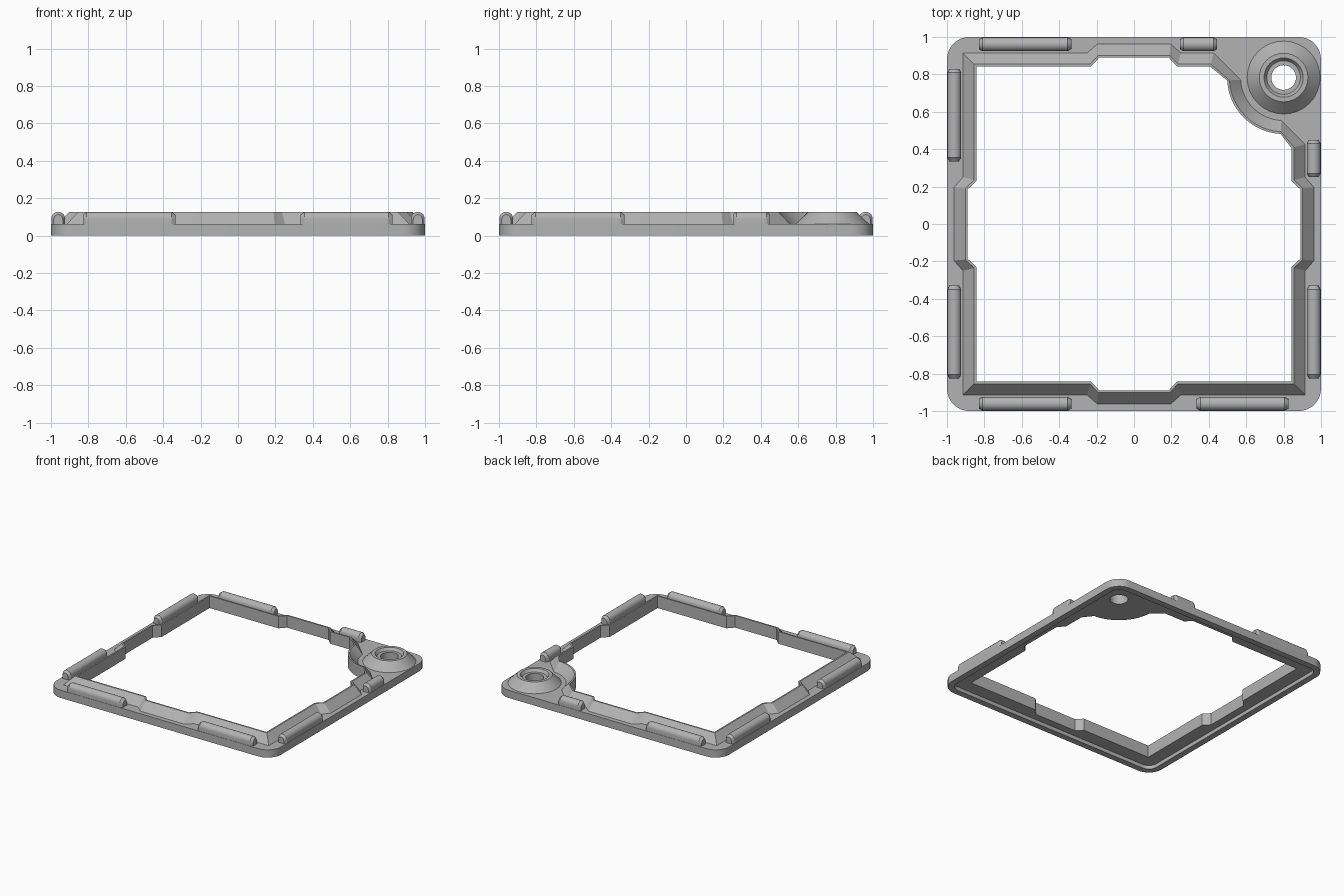
import bpy, bmesh, math

if "Cube" in bpy.data.objects:
    bpy.data.objects.remove(bpy.data.objects["Cube"])

grey = bpy.data.materials.new("mid_grey")
grey.diffuse_color = (0.45, 0.45, 0.45, 1)
grey.use_nodes = True
grey.node_tree.nodes["Principled BSDF"].inputs["Base Color"].default_value = grey.diffuse_color
Z_RIM, Z_STEP, Z_TOP = 0.0625, 0.03, 0.127
HUB = (0.8, 0.783)


def finish(name, bm):
    bmesh.ops.recalc_face_normals(bm, faces=bm.faces[:])
    me = bpy.data.meshes.new(name)
    bm.to_mesh(me)
    bm.free()
    me.materials.append(grey)
    ob = bpy.data.objects.new(name, me)
    bpy.context.collection.objects.link(ob)
    bpy.ops.object.select_all(action='DESELECT')
    ob.select_set(True)
    bpy.context.view_layer.objects.active = ob
    bpy.ops.object.shade_smooth_by_angle(angle=math.radians(25))
    return ob


def arc(c, r, a0, a1, n):
    return [(c[0] + r * math.cos(math.radians(a0 + (a1 - a0) * i / n)),
             c[1] + r * math.sin(math.radians(a0 + (a1 - a0) * i / n))) for i in range(n + 1)]


def rounded_square(half, r, n=8):
    k = half - r
    pts = []
    for i, (sx, sy) in enumerate([(1, 1), (-1, 1), (-1, -1), (1, -1)]):
        pts += arc((sx * k, sy * k), r, i * 90, i * 90 + 90, n)
    return pts


def lip_path(d, notch, t_out, t_in, cut, r):
    """Square path with a shallow notch on each side and a scooped corner."""
    side = [(-t_out, d), (-t_in, notch), (t_in, notch), (t_out, d)]
    pts = [(d, -d)] + [(y, x) for x, y in side]
    pts += [(d, cut)] + arc(HUB, r, 267, 183, 20) + [(cut, d)]
    pts += [(-x, y) for x, y in side]
    pts += [(-d, d)] + [(-y, -x) for x, y in side]
    pts += [(-d, -d)] + [(x, -y) for x, y in side]
    return pts


def ring(bm, pts, z):
    vs = [bm.verts.new((x, y, z)) for x, y in pts]
    es = [bm.edges.new((vs[i - 1], vs[i])) for i in range(len(vs))]
    return vs, es


def bridge(bm, a, b):
    for i in range(len(a[0])):
        bm.faces.new((a[0][i - 1], a[0][i], b[0][i], b[0][i - 1]))


def fill(bm, *rings):
    bmesh.ops.triangle_fill(bm, use_beauty=True, use_dissolve=False, normal=(0, 0, 1),
                            edges=[e for r in rings for e in r[1]])


# frame: outer wall, stepped underside, sloped lip and mounting hub
bm = bmesh.new()
outer = rounded_square(1.0, 0.12)
step = rounded_square(0.95, 0.07)
out0, out1 = ring(bm, outer, 0), ring(bm, outer, Z_RIM)
step0, step1 = ring(bm, step, 0), ring(bm, step, Z_STEP)
lip = [ring(bm, lip_path(*p), z) for p, z in [
    ((0.915, 0.963, 0.25, 0.195, 0.425, 0.23), Z_RIM),
    ((0.855, 0.902, 0.235, 0.19, 0.41, 0.29), Z_TOP),
    ((0.843, 0.89, 0.23, 0.185, 0.405, 0.302), Z_TOP),
    ((0.843, 0.89, 0.23, 0.185, 0.405, 0.302), Z_STEP)]]
hub = [ring(bm, arc(HUB, r, 0, 348.75, 31), z) for r, z in [
    (0.195, Z_RIM), (0.13, Z_TOP), (0.105, Z_TOP), (0.09, 0.105), (0.066, 0.105), (0.066, Z_STEP)]]
bridge(bm, out0, out1)
bridge(bm, step0, step1)
for chain in (lip, hub):
    for a, b in zip(chain, chain[1:]):
        bridge(bm, a, b)
fill(bm, out0, step0)
fill(bm, step1, lip[-1], hub[-1])
fill(bm, out1, lip[0], hub[0])
finish("frame", bm)


def peg(name, side, t0, t1):
    """Round-topped bar with tapered ends, lying along one side of the frame."""
    bm = bmesh.new()
    r, h = 0.037, Z_TOP - Z_RIM
    sec = [(r, -0.002)] + [(x, z + h - r) for x, z in arc((0, 0), r, 0, 180, 10)] + [(-r, -0.002)]
    loops = []
    for t, s, k in [(t0, 0.66, 0.77), (t0 + 0.02, 1, 1), (t1 - 0.02, 1, 1), (t1, 0.66, 0.77)]:
        vs = []
        for w, z in sec:
            u = 0.961 + w * s
            x, y = {"right": (u, t), "left": (-u, t), "back": (t, u), "front": (t, -u)}[side]
            vs.append(bm.verts.new((x, y, Z_RIM + z * k)))
        loops.append((vs, None))
    for a, b in zip(loops, loops[1:]):
        bridge(bm, a, b)
    bm.faces.new(loops[0][0])
    bm.faces.new(loops[-1][0])
    finish(name, bm)


# locating pegs around the rim
for side, spans in {"front": [(-0.83, -0.335), (0.335, 0.825)],
                    "back": [(-0.83, -0.335), (0.245, 0.445)],
                    "left": [(-0.825, -0.33), (0.335, 0.83)],
                    "right": [(-0.825, -0.33), (0.25, 0.45)]}.items():
    for i, (a, b) in enumerate(spans):
        peg(f"{side}_peg_{i + 1}", side, a, b)
